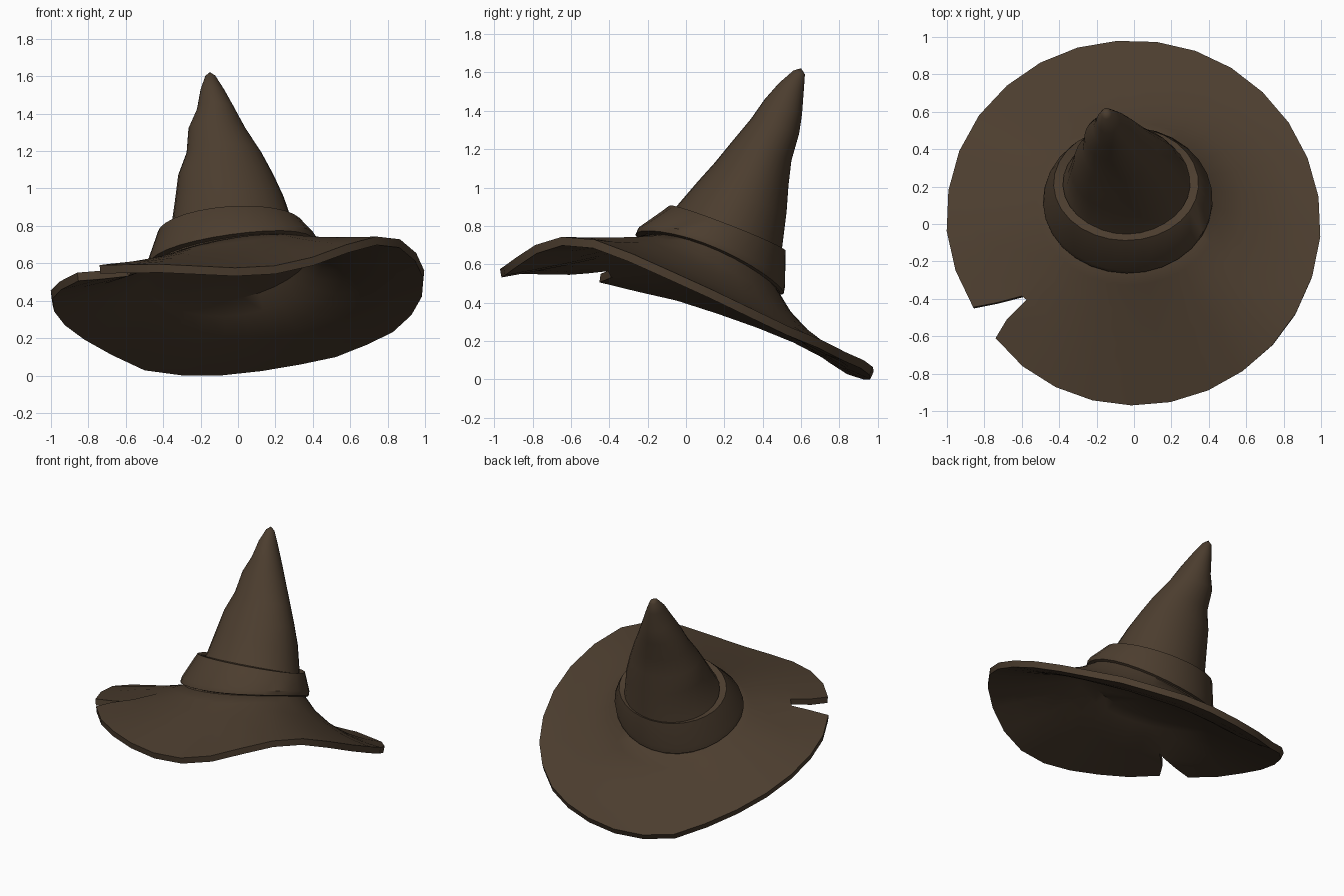
import bpy, bmesh, math

if "Cube" in bpy.data.objects:
    bpy.data.objects.remove(bpy.data.objects["Cube"])

brown = bpy.data.materials.new("dark brown felt")
brown.diffuse_color = (0.072, 0.047, 0.028, 1)
brown.use_nodes = True
brown.node_tree.nodes["Principled BSDF"].inputs["Base Color"].default_value = brown.diffuse_color

SEG = 29                                   # columns; the last gap holds the brim notch
STEP = (567 - 219.5) / (SEG - 1)
ANGLES = [219.5 + i * STEP for i in range(SEG)]


def lookup(table, a):
    for (a0, v0), (a1, v1) in zip(table, table[1:]):
        if a0 <= a <= a1:
            return v0 + (v1 - v0) * (a - a0) / (a1 - a0)
    return table[-1][1]


def ring(x0, x1, y0, y1, west, east, south, north):
    """Tilted ellipse given by its extents and its height on four sides."""
    pts = []
    m, d = (west + east + south + north) / 4, (west + east - south - north) / 4
    for a in ANGLES:
        c, s = math.cos(math.radians(a)), math.sin(math.radians(a))
        z = m + (east - west) / 2 * c + (north - south) / 2 * s + d * (c * c - s * s)
        pts.append(((x0 + x1) / 2 + (x1 - x0) / 2 * c, (y0 + y1) / 2 + (y1 - y0) / 2 * s, z))
    return pts


def make(name, rings, open_rings=0, tip=None, loop=False, thickness=0):
    bm = bmesh.new()
    rows = [[bm.verts.new(p) for p in r] for r in rings]
    pairs = list(zip(rows, rows[1:]))
    if loop:
        pairs.append((rows[-1], rows[0]))
    for k, (a, b) in enumerate(pairs):
        for i in range(SEG - 1 if k < open_rings else SEG):
            j = (i + 1) % SEG
            bm.faces.new((a[i], a[j], b[j], b[i]))
    if tip:
        t = bm.verts.new(tip)
        for i in range(SEG):
            bm.faces.new((rows[-1][i], rows[-1][(i + 1) % SEG], t))
    if loop:
        bmesh.ops.recalc_face_normals(bm, faces=bm.faces)
    me = bpy.data.meshes.new(name)
    bm.to_mesh(me)
    bm.free()
    me.materials.append(brown)
    ob = bpy.data.objects.new(name, me)
    bpy.context.collection.objects.link(ob)
    bpy.ops.object.select_all(action='DESELECT')
    ob.select_set(True)
    bpy.context.view_layer.objects.active = ob
    if thickness:
        solid = ob.modifiers.new("felt thickness", 'SOLIDIFY')
        solid.thickness = thickness
        solid.offset = -1
        bpy.ops.object.modifier_apply(modifier=solid.name)
    bpy.ops.object.shade_smooth_by_angle(angle=math.radians(40))
    return ob


# wavy rim: height and radius by angle
RIM_Z = [(219, .59), (245, .595), (270, .575), (285, .59), (300, .66), (312, .735), (325, .75),
         (335, .715), (345, .645), (360, .53), (390, .29), (420, .13), (450, .045), (465, .035),
         (480, .065), (510, .265), (540, .445), (567, .55)]
RIM_R = [(219, .965), (270, .97), (300, .975), (360, 1.0), (405, .985), (450, .98),
         (510, 1.015), (540, 1.005), (567, .97)]
# notch edges at the three outer brim rings: first column, last column
NOTCH = {1: ((-.74, -.61), (-.86, -.445)), .78: ((-.68, -.51), (-.73, -.42)),
         .55: ((-.575, -.405), (-.60, -.385))}

neck = ring(-.46, .40, -.24, .49, .555, .69, .735, .44)
brim = []
for t in (1, .78, .55, .3, .12):
    row = []
    for i, a in enumerate(ANGLES):
        r, rz = lookup(RIM_R, a), lookup(RIM_Z, a)
        c, s = math.cos(math.radians(a)), math.sin(math.radians(a))
        nx, ny, nz = neck[i]
        x, y = nx + (r * c - nx) * t, ny + (r * s - ny) * t
        if t in NOTCH and i in (0, SEG - 1):
            x, y = NOTCH[t][0 if i == 0 else 1]
        u = t ** .75                                        # dished, most at back right
        sag = .01 + .08 * max(0, math.cos(math.radians(a - 410)))
        row.append((x, y, nz + (rz - nz) * t - sag * 4 * u * (1 - u)))
    brim.append(row)
brim.append(neck)
make("brim", brim, open_rings=2, tip=(-.02, .13, .59), thickness=.045)

# crown leaning back to a bent tip
crown = [neck] + [ring(*spec) for spec in [
    (-.36, .30, -.06, .50, .77, .79, .89, .67),
    (-.335, .245, .06, .525, .95, .95, 1.03, .87),
    (-.32, .19, .15, .535, 1.07, 1.07, 1.13, 1.01),
    (-.275, .125, .24, .55, 1.19, 1.19, 1.24, 1.14),
    (-.265, .04, .34, .59, 1.32, 1.32, 1.36, 1.28),
    (-.22, -.015, .41, .605, 1.42, 1.42, 1.46, 1.38),
    (-.20, -.075, .485, .615, 1.53, 1.53, 1.545, 1.515),
    (-.175, -.12, .56, .62, 1.6, 1.6, 1.61, 1.59)]]
make("crown", crown, tip=(-.15, .60, 1.622))

# flared band around the crown base
make("hat_band", [ring(-.44, .38, -.20, .47, .56, .67, .72, .45),
                  ring(-.487, .42, -.264, .51, .575, .70, .755, .45),
                  ring(-.482, .42, -.25, .518, .61, .73, .785, .49),
                  ring(-.43, .345, -.088, .52, .76, .81, .905, .67),
                  ring(-.38, .30, -.05, .48, .75, .80, .895, .66)], loop=True)
